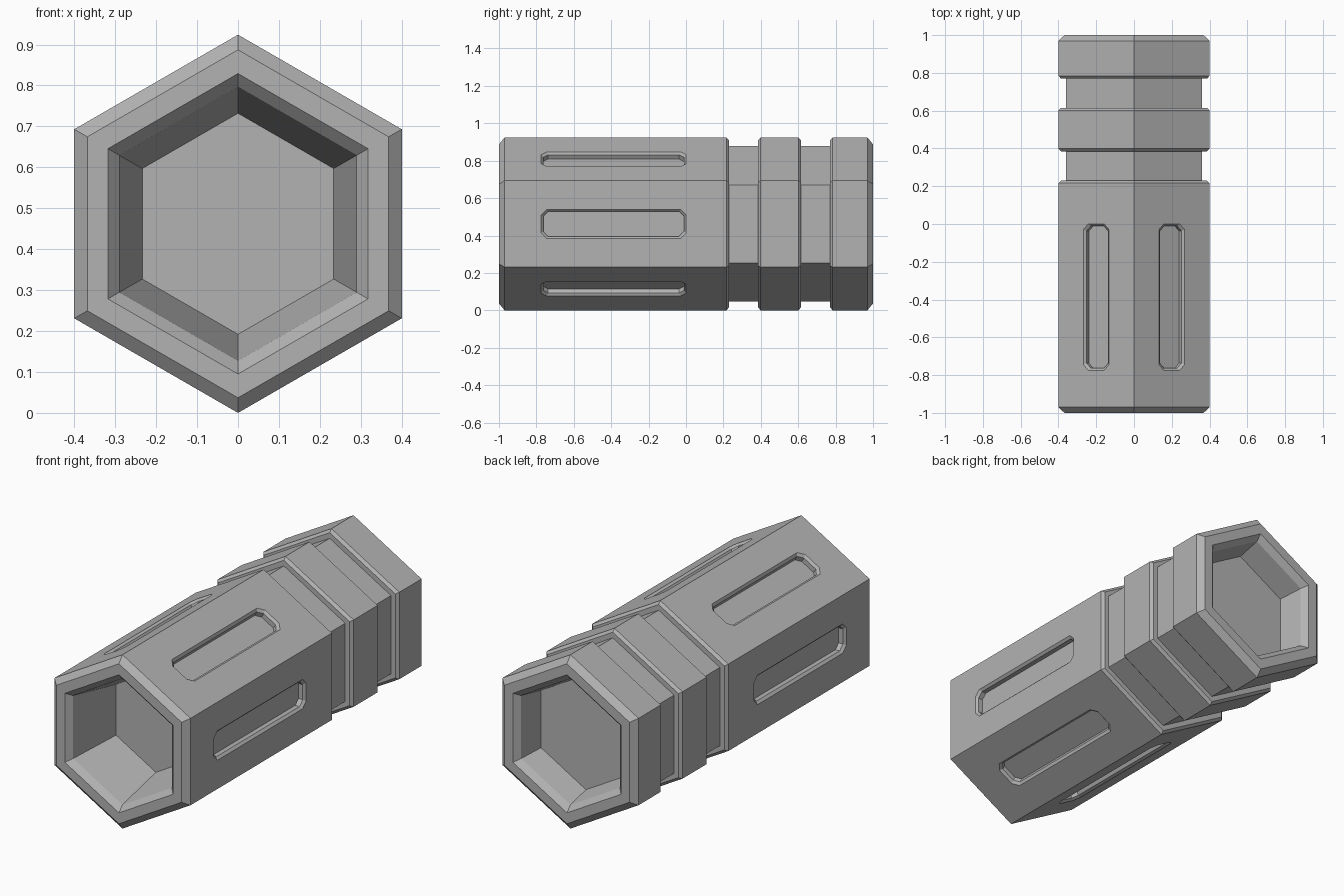
import bpy, bmesh
from math import cos, sin, pi, radians
from mathutils import Matrix

cube = bpy.data.objects.get("Cube")
if cube:
    bpy.data.objects.remove(cube, do_unlink=True)

SIDES = 6
R = 0.462              # corner radius of the hexagon
APOTHEM = 0.4          # centre to flat
GROOVE = 0.416         # corner radius inside the grooves
AXIS_Z = R

metal = bpy.data.materials.new("plain grey")
metal.use_nodes = True
grey = (0.45, 0.45, 0.45, 1)
metal.diffuse_color = grey
metal.node_tree.nodes["Principled BSDF"].inputs["Base Color"].default_value = grey


def skin(bm, loops):
    """Join loops of points with quads and cap both ends."""
    rows = [[bm.verts.new(p) for p in loop] for loop in loops]
    for a, b in zip(rows, rows[1:]):
        n = len(a)
        for i in range(n):
            j = (i + 1) % n
            bm.faces.new((a[i], a[j], b[j], b[i]))
    bm.faces.new(rows[0][::-1])
    bm.faces.new(rows[-1])


def make_object(name, bm):
    bmesh.ops.recalc_face_normals(bm, faces=bm.faces)
    mesh = bpy.data.meshes.new(name)
    bm.to_mesh(mesh)
    bm.free()
    mesh.materials.append(metal)
    obj = bpy.data.objects.new(name, mesh)
    bpy.context.collection.objects.link(obj)
    return obj


def hexagon(y, r):
    """Hexagon across the y axis with a corner at the top."""
    return [(r * sin(i * 2 * pi / SIDES), y, AXIS_Z + r * cos(i * 2 * pi / SIDES))
            for i in range(SIDES)]


def slot_outline(half_length, half_width, corner, depth):
    """Long octagon on the +x side of the body."""
    a, b, c = half_length, half_width, corner
    quarter = [(a, b - c), (a - c, b)]
    pts = quarter + [(-y, z) for y, z in quarter[::-1]]
    pts += [(-y, -z) for y, z in pts]
    return [(APOTHEM - depth, y - 0.387, z) for y, z in pts]


# Body profile: front bore, bevelled outside with two grooves, rear recess
profile = [(-0.69, 0.27), (-0.97, 0.335), (-1, 0.367), (-1, 0.425), (-0.97, R)]
for start, end in ((0.23, 0.385), (0.615, 0.77)):
    profile += [(start - 0.014, R), (start, R - 0.016), (start, GROOVE),
                (end, GROOVE), (end, R - 0.016), (end + 0.014, R)]
profile += [(0.97, R), (1, 0.425), (1, 0.367), (0.97, 0.335), (0.84, 0.305)]

bm = bmesh.new()
skin(bm, [hexagon(y, r) for y, r in profile])
body = make_object("hexagonal_body", bm)

# Slot cutters: one bevelled recess on each flat
bm = bmesh.new()
for i in range(SIDES):
    before = set(bm.verts)
    skin(bm, [slot_outline(0.408, 0.098, 0.038, -0.02),
              slot_outline(0.376, 0.066, 0.026, 0.012),
              slot_outline(0.376, 0.066, 0.026, 0.037)])
    new = [v for v in bm.verts if v not in before]
    bmesh.ops.rotate(bm, verts=new, cent=(0, 0, 0),
                     matrix=Matrix.Rotation(i * 2 * pi / SIDES, 3, 'Y'))
    bmesh.ops.translate(bm, verts=new, vec=(0, 0, AXIS_Z))
cutter = make_object("slot_cutter", bm)
cutter.hide_render = True

# Cut the slots and bake the result into the body
cut = body.modifiers.new("slots", 'BOOLEAN')
cut.operation = 'DIFFERENCE'
cut.solver = 'EXACT'
cut.object = cutter
bpy.context.view_layer.objects.active = body
body.select_set(True)
bpy.ops.object.modifier_apply(modifier=cut.name)
bpy.data.objects.remove(cutter, do_unlink=True)
